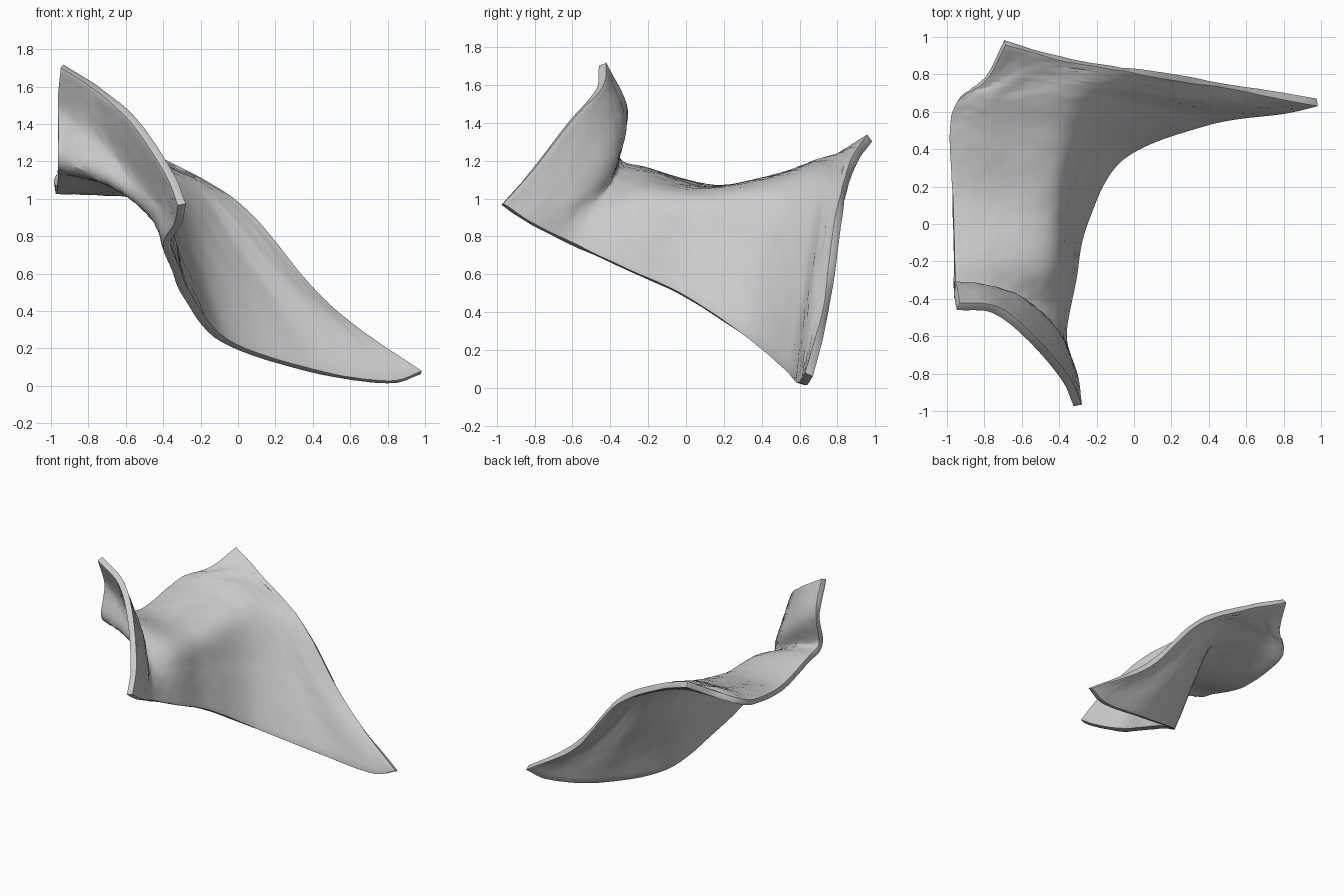
import bpy
import bmesh
import math
import random
from mathutils import Vector

random.seed(4)
cube = bpy.data.objects.get("Cube")
if cube:
    bpy.data.objects.remove(cube, do_unlink=True)

STEPS = 8          # subdivisions between neighbouring ribs
THICKNESS = 0.045

# Ribs of the sheet, from the raised front rim to the back edge.
# Each rib runs from the outer left border to the lower free border.
ribs = [
    # raised front rim
    [(-.94, -.44, 1.71), (-.74, -.46, 1.58), (-.55, -.61, 1.41), (-.37, -.82, 1.14), (-.3, -.97, .97)],
    # bulging middle of the flange
    [(-.96, -.33, 1.47), (-.78, -.35, 1.36), (-.59, -.43, 1.2), (-.41, -.62, 1), (-.32, -.82, .87)],
    # fold at the foot of the flange
    [(-.96, -.37, 1.21), (-.76, -.38, 1.14), (-.58, -.42, 1.03), (-.44, -.51, .9), (-.38, -.6, .76)],
    # saddle
    [(-.96, -.2, 1.14), (-.75, -.2, 1.11), (-.48, -.22, 1.02), (-.38, -.25, .85), (-.33, -.3, .62)],
    [(-.97, .15, 1.05), (-.75, .13, 1.04), (-.45, .1, 1), (-.35, .06, .77), (-.27, 0, .48)],
    [(-.98, .5, 1.08), (-.75, .49, 1.11), (-.38, .46, 1.04), (-.23, .42, .7), (-.07, .36, .24)],
    # sweep towards the long point
    [(-.94, .66, 1.13), (-.7, .69, 1.18), (-.3, .68, 1.08), (.05, .63, .59), (.4, .55, .08)],
    [(-.79, .78, 1.2), (-.54, .8, 1.2), (-.15, .76, 1.02), (.3, .69, .51), (.8, .61, .02)],
    # back edge
    [(-.69, .97, 1.32), (-.37, .88, 1.18), (.05, .81, .92), (.48, .74, .42), (.98, .65, .07)],
]


def spline(points, steps):
    """Smooth curve passing through every point."""
    pts = [Vector(p) for p in points]
    pts = [2 * pts[0] - pts[1]] + pts + [2 * pts[-1] - pts[-2]]
    out = []
    for a, b, c, d in zip(pts, pts[1:], pts[2:], pts[3:]):
        for i in range(steps):
            t = i / steps
            out.append(b + (c - a) * t / 2
                       + (2 * a - 5 * b + 4 * c - d) * t * t / 2
                       + (3 * b - a - 3 * c + d) * t ** 3 / 2)
    out.append(pts[-2])
    return out


# Loft the ribs into a grid
long_ribs = [spline(rib, STEPS) for rib in ribs]
columns = [spline(column, STEPS) for column in zip(*long_ribs)]

bm = bmesh.new()
grid = [[bm.verts.new(p) for p in column] for column in columns]
for left, right in zip(grid, grid[1:]):
    for i in range(len(left) - 1):
        bm.faces.new((left[i], right[i], right[i + 1], left[i + 1]))
bm.normal_update()

# Slightly uneven surface, as in a torn or worn sheet
for vert in bm.verts:
    if not vert.is_boundary:
        vert.co += vert.normal * random.uniform(-.003, .003)

mesh = bpy.data.meshes.new("curved_sheet")
bm.to_mesh(mesh)
bm.free()
sheet = bpy.data.objects.new("curved_sheet", mesh)
bpy.context.collection.objects.link(sheet)

# Single pale grey material
grey = bpy.data.materials.new("pale_grey")
grey.use_nodes = True
colour = (.6, .6, .6, 1)
grey.diffuse_color = colour
grey.node_tree.nodes["Principled BSDF"].inputs["Base Color"].default_value = colour
mesh.materials.append(grey)

# Thickness with a softened rim
solid = sheet.modifiers.new("thickness", 'SOLIDIFY')
solid.thickness = THICKNESS
solid.offset = 0
bevel = sheet.modifiers.new("soft_rim", 'BEVEL')
bevel.width = THICKNESS / 4
bevel.segments = 2
bevel.limit_method = 'ANGLE'
bevel.angle_limit = math.radians(50)

bpy.context.view_layer.objects.active = sheet
sheet.select_set(True)
bpy.ops.object.shade_smooth_by_angle(angle=math.radians(35))
